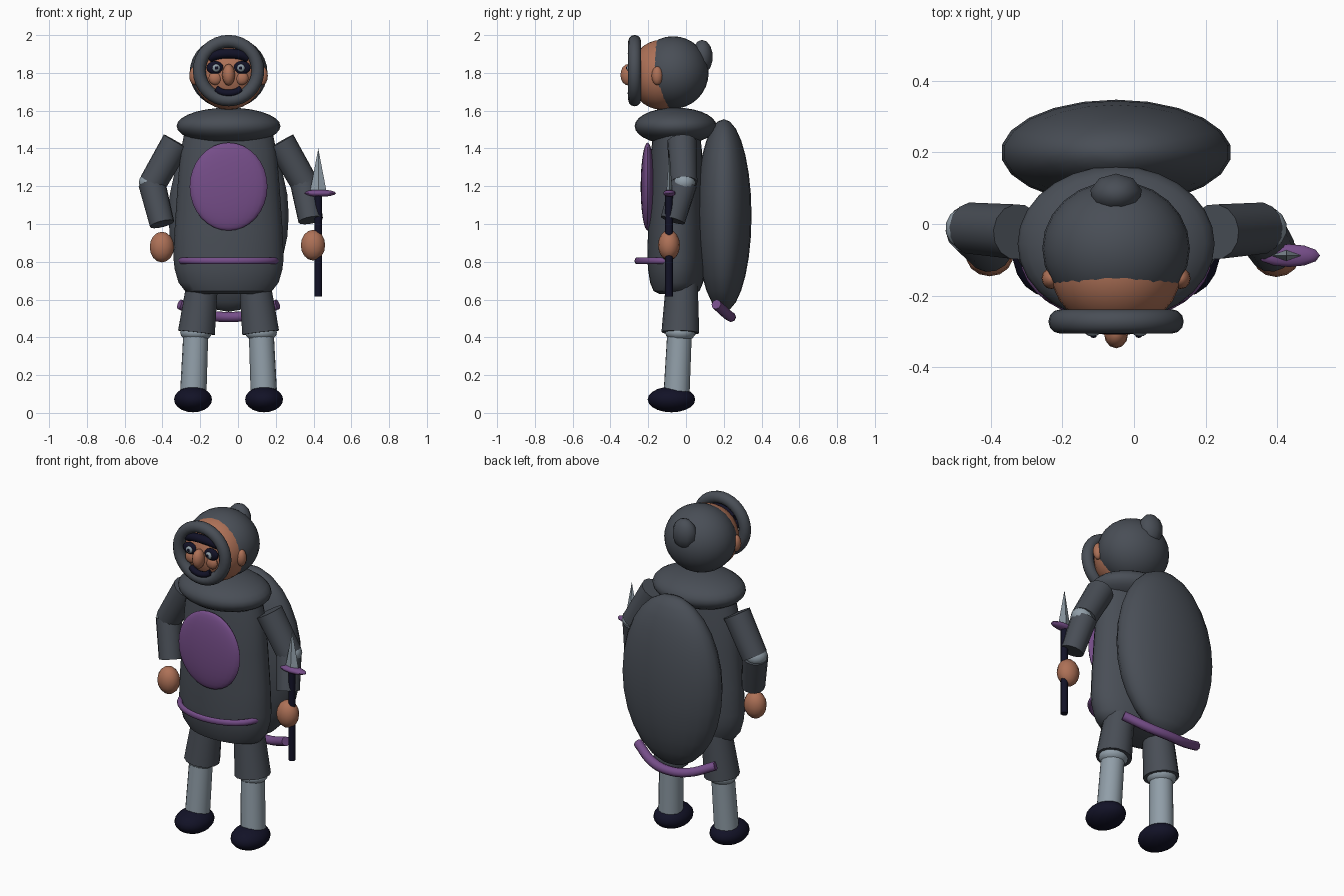
import bpy
import bmesh
import math
from mathutils import Vector

if "Cube" in bpy.data.objects:
    bpy.data.objects.remove(bpy.data.objects["Cube"])

CX = -0.05  # body midline


def mat(name, rgb):
    m = bpy.data.materials.new(name)
    m.diffuse_color = (*rgb, 1)
    m.use_nodes = True
    m.node_tree.nodes["Principled BSDF"].inputs["Base Color"].default_value = m.diffuse_color
    return m


GREY = mat("charcoal cloth", (0.066, 0.076, 0.093))
SKIN = mat("tan skin", (0.42, 0.165, 0.095))
PURPLE = mat("purple", (0.18, 0.075, 0.25))
PALE = mat("pale steel", (0.28, 0.34, 0.39))
NAVY = mat("dark navy", (0.006, 0.006, 0.02))


def finish(o, name, material, angle=40):
    o.name = name
    o.data.materials.clear()
    o.data.materials.append(material)
    bpy.ops.object.select_all(action='DESELECT')
    o.select_set(True)
    bpy.context.view_layer.objects.active = o
    bpy.ops.object.shade_smooth_by_angle(angle=math.radians(angle))
    return o


def from_bmesh(bm, name, material, angle=40):
    me = bpy.data.meshes.new(name)
    bm.to_mesh(me)
    bm.free()
    o = bpy.data.objects.new(name, me)
    bpy.context.collection.objects.link(o)
    return finish(o, name, material, angle)


def ball(name, loc, size, material, seg=20, rings=12, angle=40):
    bm = bmesh.new()
    bmesh.ops.create_uvsphere(bm, u_segments=seg, v_segments=rings, radius=1)
    bmesh.ops.scale(bm, vec=size, verts=bm.verts)
    bmesh.ops.translate(bm, vec=loc, verts=bm.verts)
    return from_bmesh(bm, name, material, angle)


def limb(name, a, b, ra, rb, material, seg=14):
    a, b = Vector(a), Vector(b)
    bm = bmesh.new()
    bmesh.ops.create_cone(bm, cap_ends=True, segments=seg, radius1=ra,
                          radius2=rb, depth=(b - a).length)
    rot = (b - a).to_track_quat('Z', 'Y').to_matrix()
    bmesh.ops.rotate(bm, cent=(0, 0, 0), matrix=rot, verts=bm.verts)
    bmesh.ops.translate(bm, vec=(a + b) / 2, verts=bm.verts)
    return from_bmesh(bm, name, material)


def lathe(name, loc, profile, squash, material, seg=28):
    bm = bmesh.new()
    loops = []
    for r, z in profile:
        loops.append([bm.verts.new((loc[0] + r * math.cos(t), loc[1] + r * squash * math.sin(t), z))
                      for t in (2 * math.pi * i / seg for i in range(seg))])
    for lo, hi in zip(loops, loops[1:]):
        for i in range(seg):
            j = (i + 1) % seg
            bm.faces.new((lo[i], lo[j], hi[j], hi[i]))
    bm.faces.new(loops[0][::-1])
    bm.faces.new(loops[-1])
    return from_bmesh(bm, name, material)


def ring(name, loc, major, minor, scale, rot, material):
    bpy.ops.mesh.primitive_torus_add(location=loc, rotation=rot, major_radius=major, minor_radius=minor,
                                     major_segments=32, minor_segments=12)
    o = bpy.context.object
    o.scale = scale
    return finish(o, name, material)


def tube(name, pts, r, material):
    cu = bpy.data.curves.new(name, 'CURVE')
    cu.dimensions = '3D'
    cu.bevel_depth = r
    cu.bevel_resolution = 2
    cu.resolution_u = 5
    cu.use_fill_caps = True
    s = cu.splines.new('BEZIER')
    s.bezier_points.add(len(pts) - 1)
    for bp, p in zip(s.bezier_points, pts):
        bp.co = p
        bp.handle_left_type = bp.handle_right_type = 'AUTO'
    o = bpy.data.objects.new(name, cu)
    bpy.context.collection.objects.link(o)
    bpy.ops.object.select_all(action='DESELECT')
    o.select_set(True)
    bpy.context.view_layer.objects.active = o
    bpy.ops.object.convert(target='MESH')
    return finish(bpy.context.object, name, material, 50)


# Torso, belly patch, collar, belt
lathe("torso", (CX, -0.05), [(0.17, 0.63), (0.23, 0.645), (0.265, 0.69), (0.285, 0.76), (0.292, 0.82),
                             (0.285, 0.98), (0.27, 1.2), (0.255, 1.38), (0.23, 1.5)], 0.53, GREY)
ball("belly_patch", (CX, -0.203, 1.198), (0.206, 0.037, 0.233), PURPLE, 24, 16)
ball("collar", (CX, -0.055, 1.518), (0.275, 0.217, 0.098), GREY, 28, 14)
ring("belt", (CX, -0.09, 0.805), 0.25, 0.018, (1, 0.68, 1), (0, 0, 0), PURPLE)

# Back shell and hanging tube under it
ball("back_shell", (CX, 0.2, 1.045), (0.322, 0.147, 0.51), GREY, 22, 14)
tube("tail_tube", [(CX - 0.26, 0.16, 0.575), (CX - 0.12, 0.22, 0.52), (CX, 0.238, 0.508),
                   (CX + 0.12, 0.22, 0.52), (CX + 0.26, 0.16, 0.575)], 0.027, PURPLE)

# Head, hood, bump on the hood and fur rim
ball("head", (CX, -0.13, 1.79), (0.183, 0.168, 0.185), SKIN, 24, 16)
ball("hood", (CX, -0.068, 1.802), (0.206, 0.188, 0.192), GREY, 24, 16)
ball("hood_bump", (CX, 0.085, 1.885), (0.075, 0.057, 0.09), GREY, 9, 7, 50)
ring("hood_rim", (CX, -0.272, 1.812), 0.155, 0.034, (1, 1, 1), (math.pi / 2, 0, 0), GREY)

# Face
ball("nose", (CX, -0.305, 1.79), (0.034, 0.042, 0.057), SKIN, 12, 8)
tube("brow", [(CX - 0.1, -0.262, 1.882), (CX - 0.055, -0.278, 1.898), (CX + 0.055, -0.278, 1.898),
              (CX + 0.1, -0.262, 1.882)], 0.026, NAVY)
tube("moustache", [(CX - 0.065, -0.283, 1.715), (CX - 0.035, -0.29, 1.698), (CX + 0.035, -0.29, 1.698),
                   (CX + 0.065, -0.283, 1.715)], 0.018, NAVY)

# Mirrored face, leg and foot parts
for side, tag in ((-1, "left"), (1, "right")):
    def at(dx, y, z):
        return (CX + side * dx, y, z)
    ball("ear_" + tag, at(0.18, -0.152, 1.785), (0.028, 0.03, 0.05), SKIN, 12, 8)
    ball("eye_socket_" + tag, at(0.072, -0.285, 1.828), (0.046, 0.02, 0.035), NAVY, 14, 8)
    ball("eye_" + tag, at(0.066, -0.3, 1.826), (0.022, 0.014, 0.021), PALE, 12, 8)
    ball("pupil_" + tag, at(0.063, -0.313, 1.826), (0.009, 0.005, 0.009), NAVY, 8, 6)
    ball("cheek_" + tag, at(0.07, -0.278, 1.772), (0.036, 0.022, 0.036), SKIN, 12, 8)
    limb("thigh_" + tag, at(0.17, -0.03, 0.425), at(0.13, -0.02, 0.76), 0.1, 0.08, GREY)
    ball("knee_" + tag, at(0.172, -0.03, 0.425), (0.084, 0.08, 0.05), PALE, 16, 10)
    limb("shin_" + tag, at(0.187, -0.05, 0.1), at(0.173, -0.034, 0.43), 0.07, 0.066, PALE)
    ball("shoe_" + tag, at(0.188, -0.077, 0.071), (0.102, 0.126, 0.068), NAVY, 18, 10)
    # Arms: the right forearm swings outward to hold the spear
    elbow = at(0.402, -0.012, 1.215)
    wrist = (-0.402, -0.07, 1.0) if side < 0 else (0.385, -0.07, 1.02)
    hand = (-0.403, -0.088, 0.878) if side < 0 else (0.397, -0.09, 0.888)
    limb("upper_arm_" + tag, at(0.275, -0.022, 1.435), elbow, 0.078, 0.073, GREY)
    ball("elbow_" + tag, at(0.412, -0.012, 1.22), (0.065, 0.062, 0.055), PALE, 14, 8)
    limb("forearm_" + tag, (elbow[0] - 0.004, elbow[1], elbow[2]), wrist, 0.072, 0.066, GREY)
    ball("hand_" + tag, hand, (0.066, 0.058, 0.081), SKIN, 14, 8)

# Short spear: shaft, guard and flat blade
limb("spear_shaft", (0.425, -0.09, 0.617), (0.425, -0.09, 1.17), 0.02, 0.02, NAVY, 10)
ball("spear_guard", (0.432, -0.088, 1.163), (0.087, 0.032, 0.019), PURPLE, 12, 8)
blade = bmesh.new()
bmesh.ops.create_cone(blade, cap_ends=True, segments=4, radius1=1, radius2=0, depth=1)
bmesh.ops.scale(blade, vec=(0.045, 0.016, 0.235), verts=blade.verts)
bmesh.ops.translate(blade, vec=(0.425, -0.088, 1.282), verts=blade.verts)
from_bmesh(blade, "spear_blade", PALE, 20)
